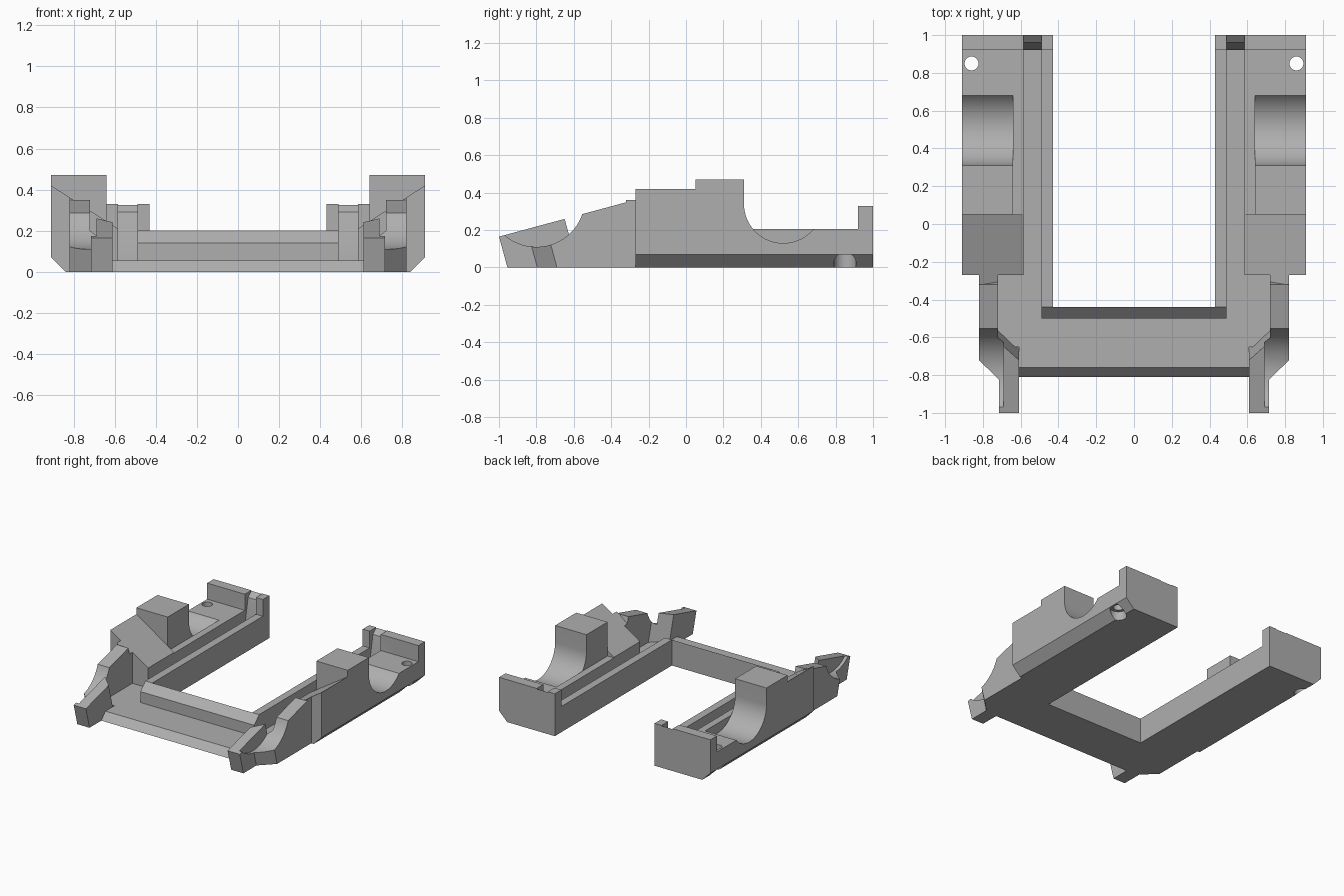
import bpy, bmesh, math
from mathutils import Vector

if "Cube" in bpy.data.objects:
    bpy.data.objects.remove(bpy.data.objects["Cube"])

GREY = (0.43, 0.43, 0.43, 1)
mat = bpy.data.materials.new("plain grey")
mat.use_nodes = True
mat.diffuse_color = GREY
mat.node_tree.nodes["Principled BSDF"].inputs["Base Color"].default_value = GREY


def loft(name, lower, upper):
    """Closed solid between two matching outlines."""
    bm = bmesh.new()
    a = [bm.verts.new(p) for p in lower]
    b = [bm.verts.new(p) for p in upper]
    bm.faces.new(a)
    bm.faces.new(b)
    for i in range(len(a)):
        j = (i + 1) % len(a)
        bm.faces.new((a[i], a[j], b[j], b[i]))
    bmesh.ops.recalc_face_normals(bm, faces=bm.faces)
    mesh = bpy.data.meshes.new(name)
    bm.to_mesh(mesh)
    bm.free()
    mesh.materials.append(mat)
    obj = bpy.data.objects.new(name, mesh)
    bpy.context.collection.objects.link(obj)
    return obj


def prism(name, outline, axis, start, end):
    """Extrude an outline along x, y or z."""
    def place(p, d):
        return {"x": (d, p[0], p[1]), "y": (p[0], d, p[1]), "z": (p[0], p[1], d)}[axis]
    return loft(name, [place(p, start) for p in outline], [place(p, end) for p in outline])


def circle(cx, cy, r, n=32):
    return [(cx + r * math.cos(t * math.tau / n), cy + r * math.sin(t * math.tau / n))
            for t in range(n)]


def saddle(cy, cz, r, x0):
    """Cutter with a half-round bottom and an open top."""
    n = 32
    arc = [(cy - r * math.cos(math.pi * i / n), cz - r * math.sin(math.pi * i / n))
           for i in range(n + 1)]
    return prism("saddle_cutter", arc + [(cy + r, 0.7), (cy - r, 0.7)], "x", x0, 1.1)


def select(obj):
    bpy.ops.object.select_all(action="DESELECT")
    obj.select_set(True)
    bpy.context.view_layer.objects.active = obj


def cut(obj, cutter):
    cutter.hide_render = True
    mod = obj.modifiers.new("cut", "BOOLEAN")
    mod.operation = "DIFFERENCE"
    mod.solver = "EXACT"
    mod.object = cutter
    select(obj)
    bpy.ops.object.modifier_apply(modifier=mod.name)
    bpy.data.objects.remove(cutter)


def mirrored(obj):
    select(obj)
    bpy.ops.object.shade_smooth_by_angle(angle=math.radians(25))
    obj.modifiers.new("mirror", "MIRROR").use_mirror_merge = False


# Front crossbar: bevelled floor and a sloped ridge behind it
prism("front_floor", [(-0.81, 0), (-0.76, 0.055), (-0.44, 0.055), (-0.44, 0)], "x", -0.61, 0.61)
prism("front_ridge", [(-0.5, 0.01), (-0.5, 0.14), (-0.44, 0.2), (-0.44, 0.01)], "x", -0.49, 0.49)

# Corner floor joining the crossbar to each arm
mirrored(prism("corner_floor", [(0.43, 0), (0.72, 0), (0.72, 0.055), (0.43, 0.055)],
               "y", -0.65, -0.26))

# Side arm with a long channel, a round saddle and a counterbored screw hole
arm = prism("side_arm", [(0.43, 0), (0.84, 0), (0.91, 0.07), (0.91, 0.205), (0.585, 0.205),
                         (0.585, 0.055), (0.49, 0.055), (0.49, 0.2), (0.43, 0.2)],
            "y", -0.27, 0.96)
cut(arm, saddle(0.52, 0.34, 0.21, 0.64))
cut(arm, prism("hole_cutter", circle(0.86, 0.85, 0.037), "z", -0.1, 0.5))
cut(arm, prism("bore_cutter", circle(0.86, 0.85, 0.06), "z", -0.1, 0.07))
mirrored(arm)

# Inner rim continuing to the crossbar
mirrored(prism("inner_rim", [(0.43, 0), (0.49, 0), (0.49, 0.2), (0.43, 0.2)],
               "y", -0.44, -0.26))

# Tall block whose rear side blends into the saddle
block = prism("saddle_block", [(0.64, 0.1), (0.91, 0.1), (0.91, 0.47), (0.64, 0.47)],
              "y", 0.05, 0.5)
cut(block, saddle(0.52, 0.34, 0.21, 0.6))
mirrored(block)

# Shoulder sloping down towards the middle
mirrored(prism("sloped_shoulder", [(0.585, 0), (0.84, 0), (0.91, 0.07), (0.91, 0.42),
                                   (0.585, 0.21)], "y", -0.27, 0.05))

# Rear end wall with a sloped notch
wall = prism("rear_wall", [(0.43, 0), (0.84, 0), (0.91, 0.07), (0.91, 0.33), (0.43, 0.33)],
             "y", 0.92, 1.0)
cut(wall, prism("notch_cutter", [(0.9, 0.09), (0.92, 0.09), (0.96, 0.29), (1.01, 0.335),
                                 (1.01, 0.4), (0.9, 0.4)], "x", 0.49, 0.585))
mirrored(wall)

# Front prong: outline leaning forward, square to its sloped top
TILT = 0.27
plan = [(0.82, -0.226), (0.82, -0.69), (0.715, -0.795), (0.715, -0.955),
        (0.61, -0.955), (0.61, -0.655), (0.72, -0.55), (0.72, -0.226)]
base = [Vector((x, y, 0)) for x, y in plan]
top = []
for p in base:
    z = (0.435 + TILT * p.y) / (1 + TILT * TILT)
    top.append(Vector((p.x, p.y - TILT * z, z)))
prong = loft("front_prong", base, top)
cut(prong, saddle(-0.8, 0.37, 0.26, 0.69))
mirrored(prong)

# Short neck between prong and shoulder
mirrored(prism("prong_neck", [(0.72, 0), (0.82, 0), (0.82, 0.362), (0.72, 0.297)],
               "y", -0.32, -0.2))
